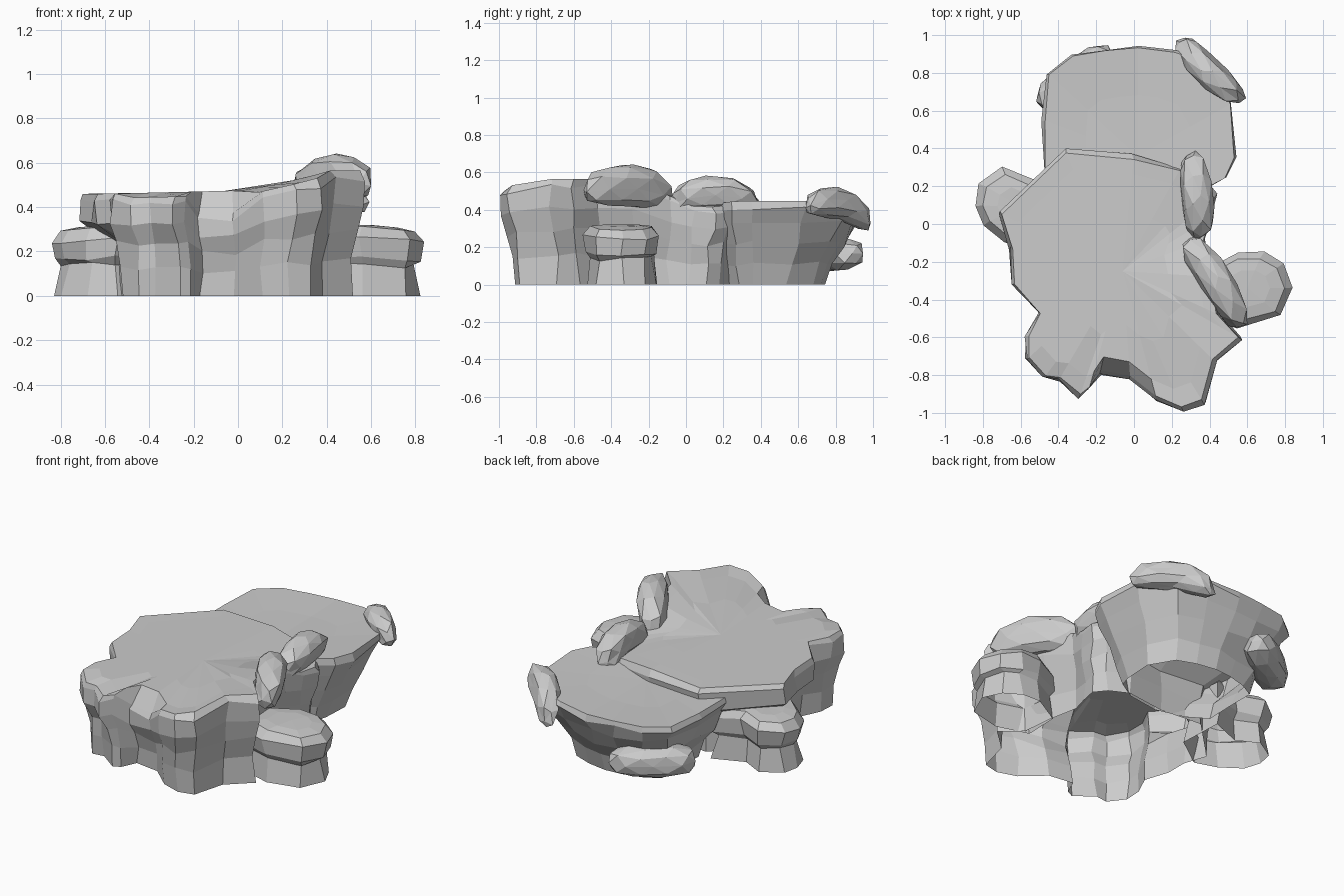
import bpy, bmesh, math, random
from mathutils import Vector, Matrix, noise

if "Cube" in bpy.data.objects:
    bpy.data.objects.remove(bpy.data.objects["Cube"])

random.seed(4)


def finish(name, bm):
    bmesh.ops.recalc_face_normals(bm, faces=bm.faces)
    me = bpy.data.meshes.new(name)
    bm.to_mesh(me)
    bm.free()
    ob = bpy.data.objects.new(name, me)
    bpy.context.collection.objects.link(ob)
    return ob


def ledge(name, outline, pivot, levels, height, inner=(0.6,), rough=0.012, base_pull=None):
    """Stack scaled copies of an outline into an open-bottomed rock.
    levels: (fraction of local height, scale); inner: cap ring scales."""
    bm = bmesh.new()
    px, py = pivot
    rings = []
    for i, (f, s) in enumerate(levels):
        ring = []
        for x, y in outline:
            k = s
            if base_pull:
                k *= 1 - base_pull(x, y) * max(0, min(1, (0.72 - f) / 0.2))
            last = i == len(levels) - 1
            j = 0 if last else rough
            X = px + (x - px) * k + random.uniform(-j, j)
            Y = py + (y - py) * k + random.uniform(-j, j)
            z = f * height(x, y)
            if 0 < i and not last:
                z += random.uniform(-rough, rough)
            ring.append(bm.verts.new((X, Y, z)))
        rings.append(ring)
    for s in inner:
        ring = []
        for x, y in outline:
            X, Y = px + (x - px) * s, py + (y - py) * s
            ring.append(bm.verts.new((X, Y, height(X, Y))))
        rings.append(ring)
    n = len(outline)
    for a, b in zip(rings, rings[1:]):
        for i in range(n):
            bm.faces.new((a[i], a[(i + 1) % n], b[(i + 1) % n], b[i]))
    mid = bm.verts.new((px, py, height(px, py)))
    for i in range(n):
        bm.faces.new((rings[-1][i], rings[-1][(i + 1) % n], mid))
    return finish(name, bm)


def boulder(name, centre, size, yaw, tilt=0.0, roll=0.0, bend=0.0, seed=0):
    """Blocky, lumpy long stone whose ends droop by bend."""
    bm = bmesh.new()
    bmesh.ops.create_icosphere(bm, subdivisions=2, radius=1)
    rot = (Matrix.Rotation(yaw, 4, 'Z') @ Matrix.Rotation(tilt, 4, 'Y')
           @ Matrix.Rotation(roll, 4, 'X'))
    for v in bm.verts:
        c = v.co
        # push toward a rounded box
        box = 1 / (abs(c.x) ** 3 + abs(c.y) ** 3 + abs(c.z) ** 3) ** (1 / 3)
        p = c * box * (1 + 0.10 * noise.noise(c * 1.8 + Vector((seed * 3.7, 0, 0))))
        p = Vector((p.x * size[0], p.y * size[1], p.z * size[2] - bend * c.x ** 2))
        v.co = rot @ p + Vector(centre)
    return finish(name, bm)


# Main plateau: rises to the front right, dips in the front notch
def main_height(x, y):
    right = max(0, min(1, x / 0.42))
    h = 0.46 + 0.015 * max(0, min(1, (x + 0.6) / 0.6)) + 0.09 * right ** 1.3
    # falls away toward the back right
    h -= 0.15 * right ** 1.5 * max(0, min(1, (y + 0.3) / 0.35))
    if y < -0.75 and -0.2 < x < 0.05:
        h -= 0.10
    elif y < -0.8:
        h -= 0.02
    return h


main_outline = [(-0.72, 0.06), (-0.66, -0.13), (-0.65, -0.32), (-0.51, -0.48),
                (-0.57, -0.60), (-0.57, -0.72), (-0.48, -0.82), (-0.40, -0.83),
                (-0.29, -0.92), (-0.24, -0.88), (-0.18, -0.79), (-0.02, -0.82),
                (0.12, -0.93), (0.26, -0.99), (0.37, -0.95), (0.43, -0.73),
                (0.57, -0.61), (0.45, -0.48), (0.42, -0.28), (0.38, -0.08),
                (0.42, 0.04), (0.44, 0.15), (0.39, 0.23), (0.25, 0.30),
                (0.00, 0.36), (-0.37, 0.395)]


def undercut(x, y):
    if (x < -0.6 and y > -0.4) or (x < 0.1 and y > 0.25):
        return 0.20
    return 0.02


ledge("main_plateau", main_outline, (-0.06, -0.25),
      [(0, 0.92), (0.28, 0.93), (0.52, 0.96), (0.72, 0.995), (0.93, 1.0), (1, 0.97)],
      main_height, inner=(0.84, 0.5), base_pull=undercut)


# Rear shelf: lower, tapering like a bowl toward the ground
def rear_height(x, y):
    return 0.405 + 0.04 * max(0, x) / 0.5 + 0.03 * max(0, y - 0.6)


rear_outline = [(-0.48, 0.28), (-0.48, 0.55), (-0.46, 0.80), (-0.33, 0.90),
                (-0.15, 0.93), (0.02, 0.945), (0.22, 0.92), (0.40, 0.86),
                (0.52, 0.64), (0.54, 0.35), (0.49, 0.24), (0.30, 0.14),
                (0.0, 0.10), (-0.30, 0.14)]
ledge("rear_shelf", rear_outline, (0.02, 0.36),
      [(0, 0.64), (0.25, 0.71), (0.5, 0.83), (0.75, 0.93), (0.92, 1.0), (1, 0.98)],
      rear_height, inner=(0.55,))

# Low side rocks with pinched waists
low_levels = [(0, 0.93), (0.45, 0.84), (0.55, 0.94), (0.82, 1.0), (0.98, 0.82)]
right_low = [(0.84, -0.34), (0.79, -0.21), (0.68, -0.15), (0.54, -0.15),
             (0.36, -0.25), (0.36, -0.48), (0.55, -0.55), (0.78, -0.49)]
ledge("right_low_rock", right_low, (0.60, -0.34), low_levels,
      lambda x, y: 0.32 - 0.10 * max(0, x - 0.6), inner=(0.5,))
left_low = [(-0.845, 0.10), (-0.82, 0.22), (-0.70, 0.30), (-0.54, 0.23),
            (-0.36, 0.30), (-0.34, 0.0), (-0.55, -0.14), (-0.68, -0.10),
            (-0.80, 0.0)]
ledge("left_low_rock", left_low, (-0.60, 0.09), low_levels,
      lambda x, y: 0.315 - 0.08 * max(0, -x - 0.65), inner=(0.5,))

# Long boulders draped on the rims
boulder("front_rim_boulder", (0.43, -0.30, 0.53), (0.27, 0.085, 0.11),
        math.radians(-57), tilt=math.radians(-5), roll=math.radians(-12), bend=0.06, seed=1)
boulder("middle_rim_boulder", (0.335, 0.15, 0.495), (0.225, 0.08, 0.085),
        math.radians(-84), roll=math.radians(-12), bend=0.06, seed=2)
boulder("rear_rim_boulder", (0.385, 0.815, 0.435), (0.235, 0.07, 0.085),
        math.radians(-45), tilt=math.radians(-12), roll=math.radians(15), bend=0.08, seed=3)
# Stone wedged under the rear left corner
boulder("rear_corner_boulder", (-0.31, 0.77, 0.165), (0.24, 0.10, 0.09),
        math.radians(38), bend=0.0, seed=5)
